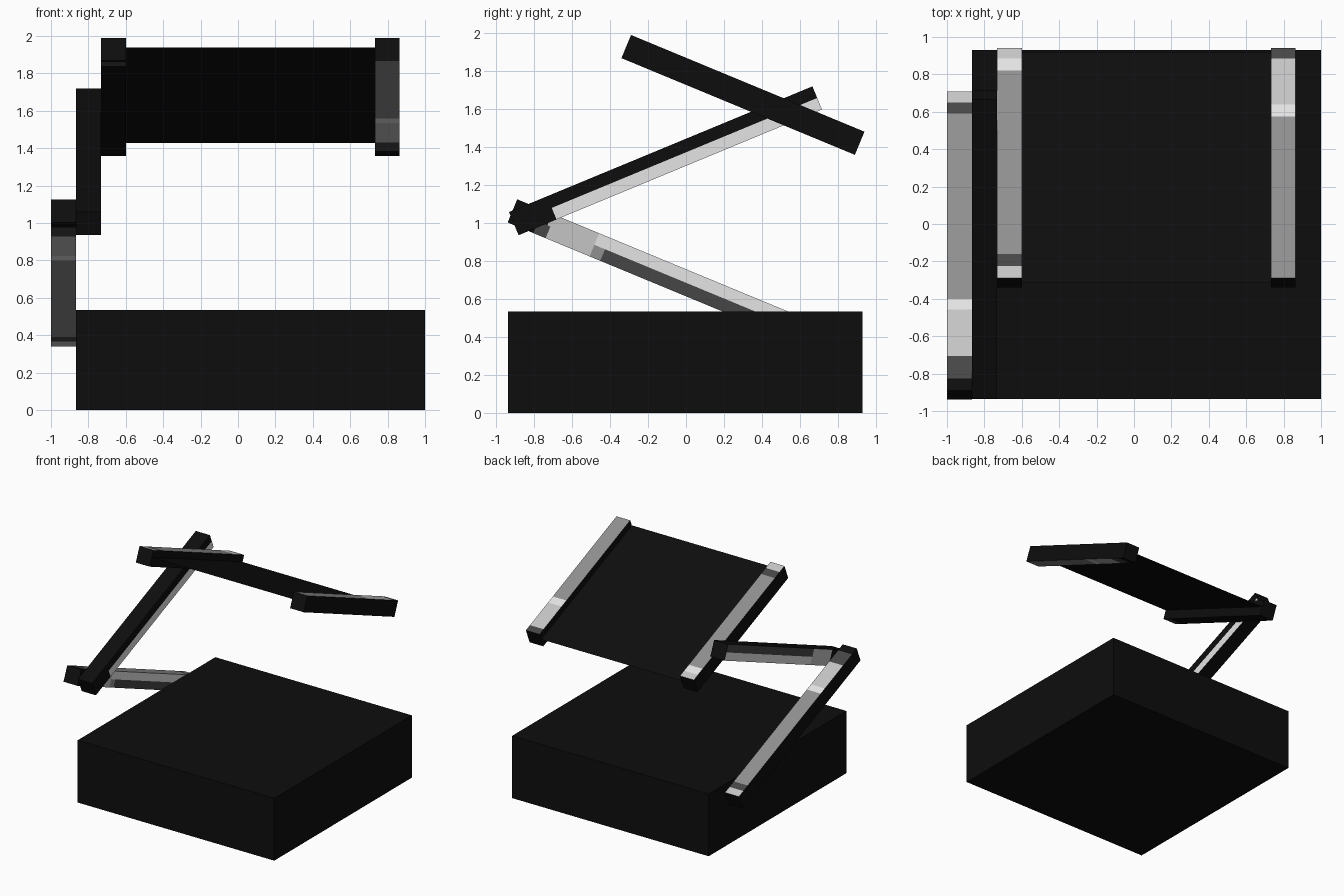
import bpy, bmesh, math
from mathutils import Matrix

if "Cube" in bpy.data.objects:
    bpy.data.objects.remove(bpy.data.objects["Cube"])

# Flat greys (linear)
GREYS = [("near black", 0.0042), ("dark grey", 0.062), ("mid grey", 0.28),
         ("light grey", 0.56), ("pale grey", 0.78)]
MATS = []
for name, v in GREYS:
    m = bpy.data.materials.new(name)
    m.diffuse_color = (v, v, v, 1)
    m.use_nodes = True
    m.node_tree.nodes["Principled BSDF"].inputs["Base Color"].default_value = m.diffuse_color
    MATS.append(m)
BLACK, DARK, MID, LIGHT, PALE = range(5)


def add_object(name, bm):
    me = bpy.data.meshes.new(name)
    bm.to_mesh(me)
    bm.free()
    for m in MATS:
        me.materials.append(m)
    ob = bpy.data.objects.new(name, me)
    bpy.context.collection.objects.link(ob)
    return ob


def pick(bands, t):
    """Colour of the band holding fraction t; bands = [(end, colour), ...]"""
    return next((c for end, c in bands if t < end), bands[-1][1])


ALL_BLACK = [(1, BLACK)]


def bar(name, x0, x1, y, z, length, angle, faces):
    """Square bar along local y, striped per side.
    faces maps a side (top, bottom, right_hi, right_lo, ...) to bands."""
    w = 0.132
    bm = bmesh.new()
    bmesh.ops.create_cube(bm, size=1)
    bmesh.ops.scale(bm, vec=(x1 - x0, length, w), verts=bm.verts)
    cuts = {end for b in faces.values() for end, _ in b if end < 1}
    planes = [((0, (t - 0.5) * length, 0), (0, 1, 0)) for t in sorted(cuts)]
    planes.append(((0, 0, 0), (0, 0, 1)))
    for co, no in planes:
        geom = bm.verts[:] + bm.edges[:] + bm.faces[:]
        bmesh.ops.bisect_plane(bm, geom=geom, plane_co=co, plane_no=no)
    bm.normal_update()
    for f in bm.faces:
        n, c = f.normal, f.calc_center_median()
        half = "_hi" if c.z > 0 else "_lo"
        if abs(n.y) > 0.5:
            side = "end"
        elif abs(n.z) > 0.5:
            side = "top" if n.z > 0 else "bottom"
        else:
            side = ("right" if n.x > 0 else "left") + half
        f.material_index = pick(faces.get(side, ALL_BLACK), c.y / length + 0.5)
    ob = add_object(name, bm)
    ob.matrix_world = (Matrix.Translation(((x0 + x1) / 2, y, z))
                       @ Matrix.Rotation(angle, 4, 'X'))
    return ob


TILT = math.radians(22.5)

# Base block
bm = bmesh.new()
bmesh.ops.create_cube(bm, size=1)
bmesh.ops.scale(bm, vec=(1.867, 1.867, 0.535), verts=bm.verts)
bmesh.ops.translate(bm, vec=(0.0665, -0.003, 0.2675), verts=bm.verts)
add_object("base_block", bm)

# Lower arm, sloping down to the back beside the base
stripes = [(0.04, BLACK), (0.115, DARK), (0.27, LIGHT), (0.305, PALE),
           (0.925, MID), (0.962, DARK), (1, LIGHT)]
bar("lower_arm", -1.0, -0.867, -0.115, 0.733, 1.73, -TILT, {
    "top": stripes, "bottom": stripes,
    "right_hi": [(0.115, BLACK), (0.27, LIGHT), (1, PALE)],
    "right_lo": [(0.085, BLACK), (0.125, DARK), (0.27, LIGHT),
                 (0.305, MID), (1, DARK)]})

# Upper arm, rising to the back
bar("upper_arm", -0.867, -0.733, -0.108, 1.328, 1.73, TILT, {
    "right_lo": [(0.125, BLACK), (1, PALE)],
    "left_hi": [(0.115, BLACK), (0.27, LIGHT), (1, DARK)],
    "left_lo": [(0.115, BLACK), (0.27, LIGHT), (1, PALE)]})

# Side rails of the tilted panel
bar("left_rail", -0.733, -0.6, 0.30, 1.675, 1.331, -TILT, {
    "top": [(0.053, LIGHT), (0.106, DARK), (0.902, MID), (0.955, PALE), (1, LIGHT)],
    "bottom": [(0.015, BLACK), (0.055, DARK), (1, BLACK)]})
bar("right_rail", 0.733, 0.863, 0.30, 1.675, 1.331, -TILT, {
    "top": [(0.703, MID), (0.756, PALE), (0.955, LIGHT), (1, DARK)],
    "bottom": [(0.606, MID), (0.656, PALE), (0.86, LIGHT), (0.95, DARK), (1, BLACK)]})

# Thin panel between the rails
bm = bmesh.new()
bmesh.ops.create_grid(bm, x_segments=1, y_segments=1, size=0.5)
bmesh.ops.scale(bm, vec=(1.333, 1.331, 1), verts=bm.verts)
panel = add_object("panel", bm)
panel.matrix_world = (Matrix.Translation((0.0665, 0.302, 1.684))
                      @ Matrix.Rotation(-TILT, 4, 'X'))
